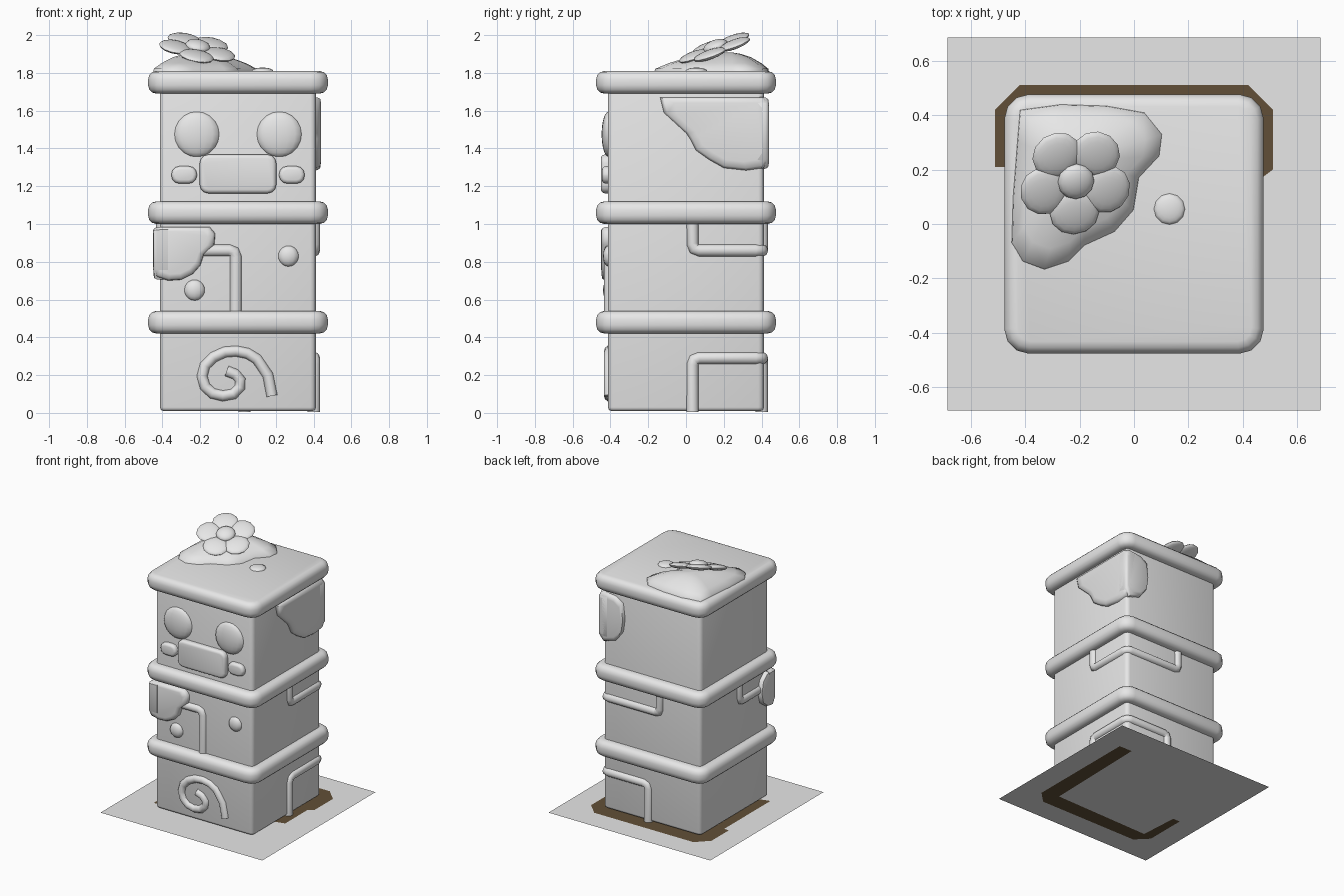
import bpy, bmesh, math
from mathutils import Vector, Matrix

cube = bpy.data.objects.get("Cube")
if cube:
    bpy.data.objects.remove(cube)


def material(name, rgb):
    m = bpy.data.materials.new(name)
    m.use_nodes = True
    m.diffuse_color = (*rgb, 1)
    m.node_tree.nodes["Principled BSDF"].inputs["Base Color"].default_value = (*rgb, 1)
    return m


STONE = material("stone grey", (0.8, 0.8, 0.8))
EARTH = material("earth brown", (0.12, 0.078, 0.038))


def finish(ob, angle=50):
    bpy.ops.object.select_all(action='DESELECT')
    ob.select_set(True)
    bpy.context.view_layer.objects.active = ob
    bpy.ops.object.shade_smooth_by_angle(angle=math.radians(angle))


def to_object(name, bm, mat=STONE, recalc=True):
    if recalc:
        bmesh.ops.recalc_face_normals(bm, faces=bm.faces)
    me = bpy.data.meshes.new(name)
    bm.to_mesh(me)
    bm.free()
    me.materials.append(mat)
    ob = bpy.data.objects.new(name, me)
    bpy.context.collection.objects.link(ob)
    finish(ob)
    return ob


def rounded_box(name, centre, size, corner, edge, axis=2, segs=3):
    """Box with large corners round one axis and softer edges on its two ends."""
    bm = bmesh.new()
    bmesh.ops.create_cube(bm, size=1, matrix=Matrix.Translation(centre) @ Matrix.Diagonal((*size, 1)))
    along = [e for e in bm.edges if abs((e.verts[0].co - e.verts[1].co)[axis]) > 1e-4]
    bmesh.ops.bevel(bm, geom=along, offset=corner, segments=segs, profile=0.5, affect='EDGES')
    ends = [e for e in bm.edges if abs((e.verts[0].co - e.verts[1].co)[axis]) < 1e-4]
    bmesh.ops.bevel(bm, geom=ends, offset=edge, segments=segs, profile=0.5, affect='EDGES')
    return to_object(name, bm)


def button(name, centre, radii, segs=16, turn=Matrix()):
    bm = bmesh.new()
    bmesh.ops.create_uvsphere(bm, u_segments=segs, v_segments=10, radius=1,
                              matrix=Matrix.Translation(centre) @ turn @ Matrix.Diagonal((*radii, 1)))
    return to_object(name, bm)


def blob(name, outline, rings, place, centre):
    """Stack shrinking copies of an outline; rings are (scale, height)."""
    bm = bmesh.new()
    c = Vector(centre)
    loops = []
    for s, h in rings:
        pts = [c + (Vector(p) - c) * s for p in outline]
        loops.append([bm.verts.new(place(p.x, p.y, h)) for p in pts])
    n = len(outline)
    for a, b in zip(loops, loops[1:]):
        for i in range(n):
            bm.faces.new((a[i], a[(i + 1) % n], b[(i + 1) % n], b[i]))
    bm.faces.new(loops[0])
    bm.faces.new(loops[-1])
    return to_object(name, bm)


def pipe(name, points, radius=0.033, corner=0.035, kind='POLY'):
    """Round tube along a path, with its corners cut short."""
    pts = [Vector(p) for p in points]
    path = [pts[0]]
    for a, b, c in zip(pts, pts[1:], pts[2:]):
        if kind == 'POLY':
            p, q = b + (a - b).normalized() * corner, b + (c - b).normalized() * corner
            path += [p, (p + q) / 4 + b / 2, q]
        else:
            path.append(b)
    path.append(pts[-1])
    cu = bpy.data.curves.new(name, 'CURVE')
    cu.dimensions = '3D'
    cu.bevel_depth = radius
    cu.bevel_resolution = 3
    cu.use_fill_caps = True
    sp = cu.splines.new('POLY')
    sp.points.add(len(path) - 1)
    for p, co in zip(sp.points, path):
        p.co = (*co, 1)
    cu.materials.append(STONE)
    ob = bpy.data.objects.new(name, cu)
    bpy.context.collection.objects.link(ob)
    bpy.ops.object.select_all(action='DESELECT')
    ob.select_set(True)
    bpy.context.view_layer.objects.active = ob
    bpy.ops.object.convert(target='MESH')
    finish(bpy.context.object)


def sheet(name, outline, z, mat, up=True):
    bm = bmesh.new()
    f = bm.faces.new([bm.verts.new((x, y, z)) for x, y in outline])
    f.normal_update()
    if (f.normal.z > 0) != up:
        f.normal_flip()
    return to_object(name, bm, mat, recalc=False)


# Ground sheet and the soil around the base
G = 0.685
sheet("ground", [(-G, -G), (G, -G), (G, G), (-G, G)], 0.002, STONE)
sheet("soil_top", [(-.47, -.35), (.47, -.1), (.47, .17), (.51, .2), (.51, .42), (.42, .51),
                   (-.42, .51), (-.51, .42), (-.51, .21), (-.47, .21)], 0.005, EARTH)
sheet("soil_underside", [(.51, .45), (.51, -.42), (.42, -.51), (-.42, -.51), (-.51, -.42),
                         (-.51, -.1), (-.45, -.1), (-.43, -.4), (.38, -.38), (.4, .45)],
      0, EARTH, up=False)

# Pillar and its three rims
rounded_box("pillar", (0, 0, 0.87), (0.825, 0.825, 1.72), 0.03, 0.02)
for label, z in (("lower", 0.48), ("middle", 1.06), ("top", 1.75)):
    rounded_box(label + "_rim", (0, 0, z), (0.952, 0.952, 0.12), 0.09, 0.045)

# Face: eyes, cheeks and mouth
for side, s in (("right", -1), ("left", 1)):
    button(side + "_eye", (s * 0.218, -0.41, 1.475), (0.12, 0.037, 0.12), 16)
    rounded_box(side + "_cheek", (s * 0.285, -0.41, 1.26), (0.135, 0.07, 0.092), 0.042, 0.02, axis=1)
rounded_box("mouth", (0, -0.41, 1.265), (0.405, 0.08, 0.205), 0.045, 0.02, axis=1)

# Round studs
button("left_stud", (0.267, -0.41, 0.83), (0.055, 0.03, 0.055), 12)
button("right_stud", (-0.23, -0.41, 0.65), (0.055, 0.03, 0.055), 12)
button("top_stud", (0.13, 0.055, 1.81), (0.057, 0.057, 0.018), 12)

# Carved ridges running round the corners
R = 0.402
pipe("front_ridge", [(-R, -.06, 1.02), (-R, -.06, .86), (-R, -R, .86), (-.012, -R, .86), (-.012, -R, .52)])
pipe("upper_back_ridge", [(R, .035, 1.02), (R, .035, .86), (R, R, .86), (-.065, R, .86), (-.065, R, 1.02)])
pipe("lower_back_ridge", [(R, .035, .006), (R, .035, .29), (R, R, .29), (.035, R, .29), (.035, R, .006)])

# Spiral on the front of the base
spiral = [(.18, .09), (.158, .2), (.1, .285), (.05, .315), (-.01, .327), (-.07, .322), (-.13, .295),
          (-.175, .25), (-.19, .195), (-.175, .14), (-.135, .103), (-.08, .09), (-.025, .1),
          (.01, .135), (.012, .175), (-.015, .205), (-.06, .222)]
pipe("spiral", [(x, -0.405, z) for x, z in spiral], radius=0.03, kind='SMOOTH')

# Moss patches wrapping the corners
SLAB = [(1, 0.37), (1, 0.41), (0.985, 0.43), (0.94, 0.443), (0.8, 0.448)]


def front(u, v, h): return (u, -h, v)
def back(u, v, h): return (u, h - 0.008, v)
def right(u, v, h): return (-h, u, v)
def left(u, v, h): return (h - 0.008, u, v)


blob("front_moss", [(-.45, .97), (-.42, .985), (-.15, .985), (-.12, .95), (-.125, .89), (-.18, .84),
                    (-.2, .78), (-.24, .735), (-.3, .705), (-.37, .7), (-.43, .72), (-.45, .76)],
     SLAB, front, (-.33, .87))
blob("side_moss", [(-.45, .97), (-.42, .985), (-.35, .975), (-.3, .93), (-.28, .84), (-.3, .76),
                   (-.36, .715), (-.42, .705), (-.45, .76)], SLAB, right, (-.38, .85))
blob("upper_side_moss", [(-.14, 1.672), (.41, 1.672), (.44, 1.64), (.44, 1.34), (.41, 1.295), (.32, 1.282),
                         (.2, 1.295), (.12, 1.34), (.05, 1.39), (.02, 1.45), (0, 1.48), (-.12, 1.59)],
     SLAB, left, (.25, 1.52))
blob("upper_back_moss", [(.44, 1.64), (.41, 1.672), (.3, 1.66), (.24, 1.62), (.225, 1.5), (.24, 1.4),
                         (.3, 1.32), (.4, 1.29), (.44, 1.34)], SLAB, back, (.34, 1.48))

# Moss mound on the roof
blob("roof_moss", [(-.42, .42), (-.27, .44), (-.1, .435), (.04, .41), (.105, .33), (.095, .25), (.02, .17),
                   (0, .05), (-.07, -.03), (-.18, -.08), (-.24, -.14), (-.33, -.17), (-.41, -.14),
                   (-.45, -.07), (-.445, .1), (-.43, .3)],
     [(1, 1.8), (0.98, 1.822), (0.8, 1.852), (0.55, 1.882), (0.3, 1.9), (0.1, 1.907)],
     lambda x, y, h: (x, y, h), (-.22, .23))

# Flower tilted toward the front
mid = Vector((-0.215, 0.16, 1.93))
tilt = Vector((0, 0, 1)).rotation_difference(Vector((0.18, -0.36, 1))).to_matrix().to_4x4()
for i in range(5):
    spin = tilt @ Matrix.Rotation(math.radians(72 * i - 90), 4, 'Z')
    button(f"petal_{i + 1}", mid + spin @ Vector((0.125, 0, 0)), (0.085, 0.092, 0.022), 12, spin)
button("flower_centre", mid + tilt @ Vector((0, 0, 0.012)), (0.068, 0.068, 0.032), 12, tilt)
